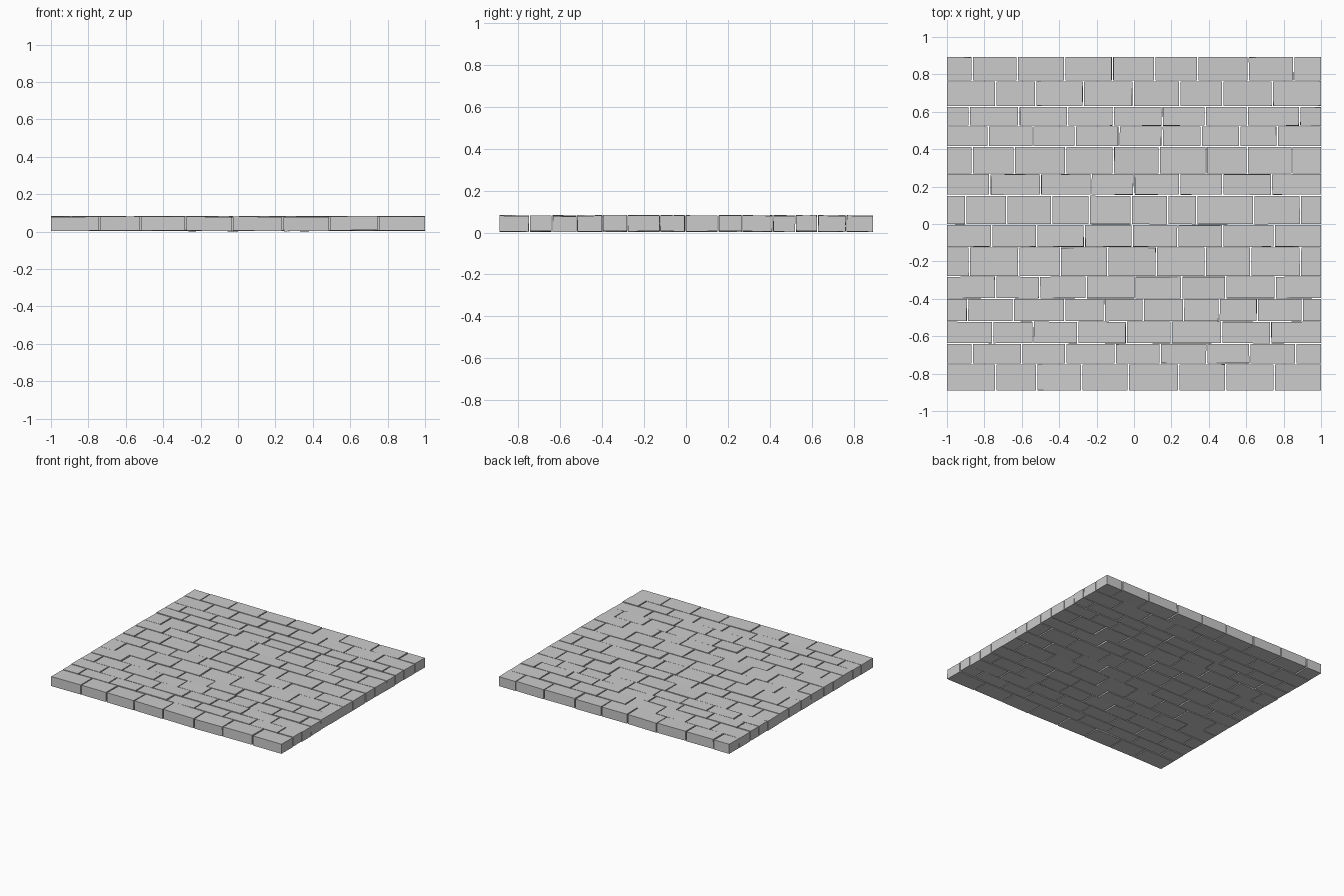
import bpy, bmesh, random
from mathutils import Matrix, Vector, Euler

random.seed(7)
GAP = 0.008
Z_MID, HEIGHT = 0.043, 0.075

# Brick courses from front to back: (y start, y end, vertical joint positions)
COURSES = [
    (-0.890, -0.751, [-.74, -.52, -.28, -.03, .24, .49, .75]),
    (-0.745, -0.642, [-.865, -.60, -.365, -.10, .14, .39, .62, .865]),
    (-0.637, -0.523, [-.755, -.54, -.30, -.04, .20, .47, .73]),
    (-0.519, -0.401, [-.89, -.645, -.37, -.16, .05, .265, .455, .66, .90]),
    (-0.397, -0.282, [-.74, -.505, -.255, .005, .255, .49, .755]),
    (-0.278, -0.126, [-.88, -.615, -.395, -.14, .12, .38, .625, .89]),
    (-0.122, -0.006, [-.76, -.52, -.265, -.01, .235, .475, .75]),
    (-0.001, 0.150, [-.90, -.68, -.44, -.24, -.015, .18, .335, .64, .89]),
    (0.157, 0.266, [-.77, -.50, -.23, 0, .245, .475, .735]),
    (0.270, 0.412, [-.865, -.64, -.365, -.11, .135, .385, .605, .845]),
    (0.417, 0.521, [-.78, -.54, -.315, -.08, .15, .36, .565, .765]),
    (0.526, 0.625, [-.88, -.615, -.355, -.11, .15, .38, .605, .885]),
    (0.631, 0.762, [-.74, -.525, -.27, -.005, .245, .475, .74]),
    (0.767, 0.892, [-.865, -.625, -.37, -.115, .11, .34, .61, .855]),
]


def add_brick(bm, x0, x1, y0, y1):
    """Box brick with a slight hand-laid tilt, trimmed at the slab ends."""
    size = Vector((x1 - x0, y1 - y0, HEIGHT))
    tilt = Euler((random.uniform(-.02, .02), random.uniform(-.012, .012),
                  random.uniform(-.006, .006)))
    centre = Vector(((x0 + x1) / 2, (y0 + y1) / 2,
                     Z_MID + random.uniform(-.002, .002)))
    mat = (Matrix.Translation(centre) @ tilt.to_matrix().to_4x4()
           @ Matrix.Diagonal((*size, 1)))
    for v in bmesh.ops.create_cube(bm, size=1, matrix=mat)["verts"]:
        if x0 == -1 and v.co.x < centre.x:
            v.co.x = -1
        if x1 == 1 and v.co.x > centre.x:
            v.co.x = 1
        v.co.z = min(max(v.co.z, 0), 0.086)


# One object per course of bricks
for i, (y0, y1, joints) in enumerate(COURSES):
    bm = bmesh.new()
    starts = [-1] + [j + GAP / 2 for j in joints]
    ends = [j - GAP / 2 for j in joints] + [1]
    for x0, x1 in zip(starts, ends):
        add_brick(bm, x0, x1, y0, y1)
    name = f"brick_course_{i + 1:02d}"
    mesh = bpy.data.meshes.new(name)
    bm.to_mesh(mesh)
    bm.free()
    bpy.context.collection.objects.link(bpy.data.objects.new(name, mesh))
